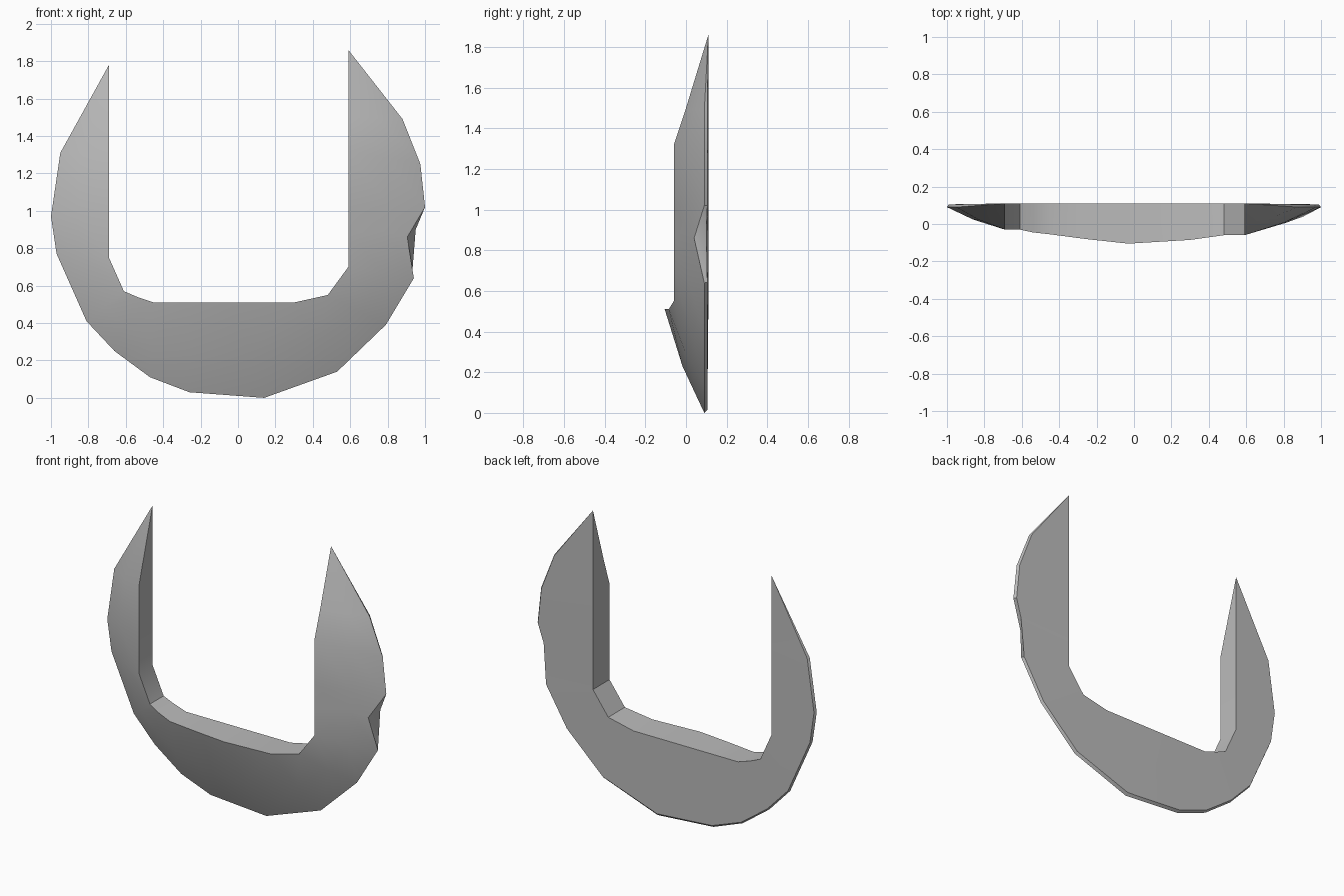
import bpy, bmesh, math
from mathutils import Vector

cube = bpy.data.objects.get("Cube")
if cube:
    bpy.data.objects.remove(cube, do_unlink=True)

BACK, RIM = 0.11, 0.09

# One material for the whole part
grey = bpy.data.materials.new("plain_grey")
grey.use_nodes = True
colour = (0.5, 0.5, 0.5, 1)
grey.diffuse_color = colour
grey.node_tree.nodes["Principled BSDF"].inputs["Base Color"].default_value = colour

# Stations along the U: outer x, z, inner x, z, depth of inner front edge
stations = [
    (-.95, 1.31, -.69, 1.31, -.03),
    (-1.0, .97, -.69, 1.0, -.03),
    (-.97, .77, -.69, .75, -.03),
    (-.81, .41, -.61, .57, -.03),
    (-.66, .25, -.54, .54, -.045),
    (-.47, .11, -.45, .51, -.055),
    (-.26, .03, -.26, .51, -.08),
    (.14, 0, -.03, .51, -.105),
    (.53, .14, .30, .51, -.085),
    (.79, .39, .48, .55, -.06),
    (.94, .64, .59, .70, -.06),
    (.95, .90, .59, .88, -.06),
    (1.0, 1.02, .59, 1.02, -.06),
    (.975, 1.25, .59, 1.32, -.06),
    (.88, 1.49, .59, 1.50, 0),
]
NOTCH = 11


def section(index, station):
    """Cross-section: back inner, back rim, front rim, bulged middle, front inner."""
    ox, oz, ix, iz, front = station
    outer, inner = Vector((ox, RIM, oz)), Vector((ix, front, iz))
    back_inner = Vector((ix, BACK, iz))
    back_rim = outer.lerp(back_inner, 0.03)
    back_rim.y = BACK - 0.005
    middle = outer.lerp(inner, 0.45)
    middle.y -= 0.1 * (RIM - front)
    if index == NOTCH:
        back_rim = Vector((ox, BACK - 0.01, oz))
        outer = Vector((.905, .04, .86))
    return [back_inner, back_rim, outer, middle, inner]


# Skin the sections and close both ends to pointed tips
bm = bmesh.new()
rings = [[bm.verts.new(p) for p in section(i, s)] for i, s in enumerate(stations)]
for a, b in zip(rings, rings[1:]):
    for k in range(5):
        n = (k + 1) % 5
        bm.faces.new((a[k], a[n], b[n], b[k]))
for ring, tip in ((rings[0], (-.69, BACK, 1.78)), (rings[-1], (.59, BACK, 1.86))):
    point = bm.verts.new(tip)
    for k in range(5):
        bm.faces.new((ring[k], ring[(k + 1) % 5], point))
bmesh.ops.recalc_face_normals(bm, faces=bm.faces)

mesh = bpy.data.meshes.new("curved_collar")
bm.to_mesh(mesh)
bm.free()
mesh.materials.append(grey)
collar = bpy.data.objects.new("curved_collar", mesh)
bpy.context.collection.objects.link(collar)

# Smooth front with crisp rim and inner edges
bpy.ops.object.select_all(action='DESELECT')
collar.select_set(True)
bpy.context.view_layer.objects.active = collar
bpy.ops.object.shade_smooth_by_angle(angle=math.radians(30))
